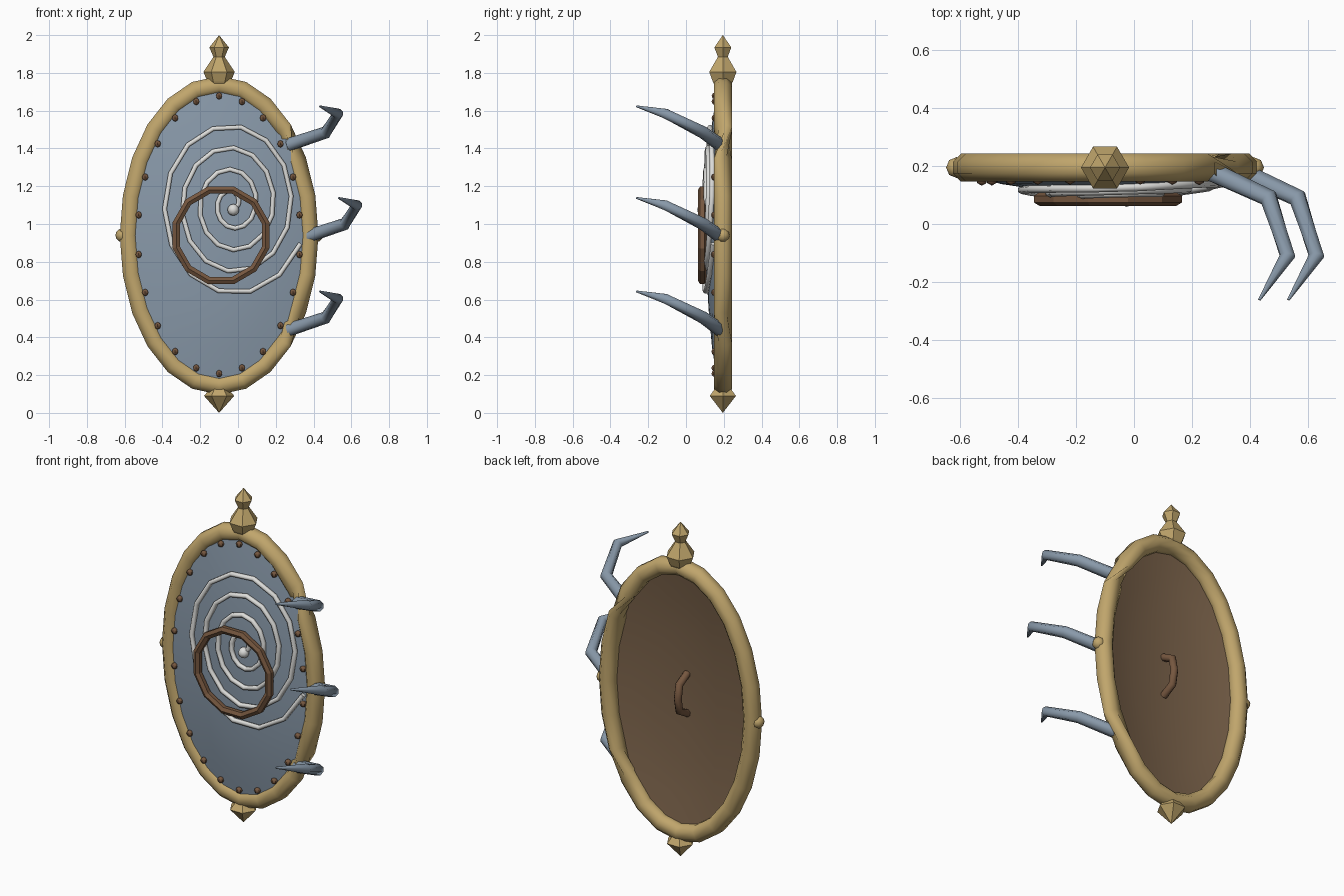
import bpy, bmesh, math
from mathutils import Vector

if "Cube" in bpy.data.objects:
    bpy.data.objects.remove(bpy.data.objects["Cube"])

CX, CY, CZ = -0.10, 0.195, 0.94      # shield centre
RX, RZ = 0.478, 0.795                # rim centre-line radii


def material(name, rgb):
    m = bpy.data.materials.new(name)
    m.diffuse_color = (*rgb, 1)
    m.use_nodes = True
    m.node_tree.nodes["Principled BSDF"].inputs["Base Color"].default_value = m.diffuse_color
    return m


BRASS = material("brass", (0.53, 0.38, 0.15))
STEEL = material("steel", (0.25, 0.32, 0.40))
WOOD = material("wood", (0.20, 0.125, 0.07))
DARK = material("dark_wood", (0.18, 0.095, 0.05))
WHITE = material("pale_cord", (0.72, 0.72, 0.70))


def finish(bm, name, mats, angle=50):
    bmesh.ops.recalc_face_normals(bm, faces=bm.faces)
    me = bpy.data.meshes.new(name)
    bm.to_mesh(me)
    bm.free()
    ob = bpy.data.objects.new(name, me)
    bpy.context.collection.objects.link(ob)
    for m in mats:
        me.materials.append(m)
    if angle:
        bpy.ops.object.select_all(action='DESELECT')
        ob.select_set(True)
        bpy.context.view_layer.objects.active = ob
        bpy.ops.object.shade_smooth_by_angle(angle=math.radians(angle))
    return ob


def sweep(name, pts, radii, sides, mat, ref, closed=False, phase=None, angle=50):
    """Tube along a path; phase(i) rolls the section at point i."""
    bm = bmesh.new()
    pts = [Vector(p) for p in pts]
    n = len(pts)
    rings = []
    for i, p in enumerate(pts):
        a = pts[(i - 1) % n] if closed else pts[max(i - 1, 0)]
        b = pts[(i + 1) % n] if closed else pts[min(i + 1, n - 1)]
        t = (b - a).normalized()
        u = t.cross(Vector(ref)).normalized()
        v = u.cross(t)
        r = radii[i] if isinstance(radii, (list, tuple)) else radii
        roll = phase(i) if phase else 0
        ring = []
        for k in range(sides):
            w = math.tau * (k + 0.5) / sides + roll
            ring.append(bm.verts.new(p + (u * math.cos(w) + v * math.sin(w)) * r))
        rings.append(ring)
    for i in range(n if closed else n - 1):
        r0, r1 = rings[i], rings[(i + 1) % n]
        for k in range(sides):
            j = (k + 1) % sides
            bm.faces.new((r0[k], r0[j], r1[j], r1[k]))
    if not closed:
        bm.faces.new(rings[0])
        bm.faces.new(rings[-1])
    return finish(bm, name, [mat], angle)


def lathe(name, profile, sides, x, y, mat):
    """Profile of (radius, z) spun about a vertical axis."""
    bm = bmesh.new()
    rings = []
    for r, z in profile:
        rings.append([bm.verts.new((x + r * math.cos(math.tau * k / sides),
                                    y + r * math.sin(math.tau * k / sides), z))
                      for k in range(sides)])
    for r0, r1 in zip(rings, rings[1:]):
        for k in range(sides):
            j = (k + 1) % sides
            bm.faces.new((r0[k], r0[j], r1[j], r1[k]))
    bm.faces.new(rings[0])
    bm.faces.new(rings[-1])
    bmesh.ops.remove_doubles(bm, verts=bm.verts, dist=0.0005)
    return finish(bm, name, [mat], 0)


def ball(name, loc, r, mat, u=8, v=6):
    bm = bmesh.new()
    bmesh.ops.create_uvsphere(bm, u_segments=u, v_segments=v, radius=r)
    bmesh.ops.translate(bm, verts=bm.verts, vec=loc)
    return finish(bm, name, [mat], 50)


DOME = [(0.0, 0.105), (0.25, 0.108), (0.5, 0.12), (0.75, 0.138), (1.0, 0.17)]


def dome_y(x, z):
    """Front surface depth of the domed board."""
    s = math.hypot((x - CX) / RX, (z - CZ) / RZ)
    for (s0, y0), (s1, y1) in zip(DOME, DOME[1:]):
        if s <= s1:
            return y0 + (y1 - y0) * (s - s0) / (s1 - s0)
    return DOME[-1][1]


# domed board: steel front skin, wooden back skin
SEG = 24
bm = bmesh.new()
for offset, slot in ((0.0, 0), (0.025, 1)):
    centre = bm.verts.new((CX, DOME[0][1] + offset, CZ))
    prev = None
    for s, y in DOME[1:]:
        ring = [bm.verts.new((CX + RX * s * math.cos(math.tau * k / SEG), y + offset,
                              CZ + RZ * s * math.sin(math.tau * k / SEG)))
                for k in range(SEG)]
        for k in range(SEG):
            j = (k + 1) % SEG
            f = bm.faces.new((prev[k], prev[j], ring[j], ring[k]) if prev
                             else (centre, ring[j], ring[k]))
            f.material_index = slot
        prev = ring
    if slot == 0:
        front_edge = prev
for k in range(SEG):
    j = (k + 1) % SEG
    bm.faces.new((front_edge[k], front_edge[j], prev[j], prev[k])).material_index = 1
finish(bm, "board", [STEEL, WOOD], 30)

# rim, with a twist in the two spans where the outer claws are fixed
rim = [(CX + RX * math.cos(math.tau * k / SEG), CY, CZ + RZ * math.sin(math.tau * k / SEG))
       for k in range(SEG)]
sweep("rim", rim, 0.052, 8, BRASS, (0, 1, 0), closed=True,
      phase=lambda i: math.pi / 2 if i <= 2 or i >= SEG - 2 else 0)

# finials and side knobs
lathe("top_finial", [(0.04, 1.72), (0.062, 1.755), (0.083, 1.805), (0.03, 1.885),
                     (0.052, 1.935), (0.0, 2.0)], 6, CX, CY, BRASS)
lathe("bottom_finial", [(0.0, 0.0), (0.08, 0.09), (0.03, 0.15)], 6, CX, CY, BRASS)
for side in (-1, 1):
    ball("side_knob", (CX + side * 0.513, CY, CZ), 0.036, BRASS)

# rivets
for k in range(22):
    a = math.tau * k / 22
    x, z = CX + 0.43 * math.sin(a), 0.943 + 0.735 * math.cos(a)
    ball("rivet", (x, dome_y(x, z) - 0.006, z), 0.019, DARK, 6, 4)

# spiral cord lying on the dome, with a bead in the middle
spiral = []
for i in range(58):
    t = 0.07 + i * 4.0 / 57
    r, a = 0.5 - 0.115 * t, -math.tau * t
    x, z = -0.03 + 0.81 * r * math.cos(a), 1.105 + r * math.sin(a)
    spiral.append((x, dome_y(x, z) - 0.012, z))
sweep("spiral_cord", spiral, 0.014, 6, WHITE, (0, 1, 0), angle=65)
ball("centre_bead", (-0.025, 0.09, 1.075), 0.031, WHITE)

# wooden hoop on the front
hoop = [(-0.09 + 0.245 * math.cos(math.tau * (k + 0.5) / 12), 0.086,
         0.94 + 0.248 * math.sin(math.tau * (k + 0.5) / 12)) for k in range(12)]
sweep("hoop", hoop, 0.023, 6, DARK, (0, 1, 0), closed=True, angle=0)

# three curved claws on the right edge
for dx, dz in ((0, 0), (0.1, -0.485), (0, -0.98)):
    path = [(0.27, 0.18, 1.42), (0.465, 0.09, 1.485), (0.53, -0.11, 1.585), (0.433, -0.262, 1.623)]
    sweep("claw", [(x + dx, y, z + dz) for x, y, z in path],
          [0.036, 0.033, 0.028, 0.005], 8, STEEL, (0, 0, 1))

# grip on the back
sweep("grip", [(CX, 0.13, 0.83), (CX, 0.205, 0.87), (CX, 0.22, 0.95), (CX, 0.205, 1.03),
               (CX, 0.13, 1.07)], 0.022, 8, DARK, (1, 0, 0))
